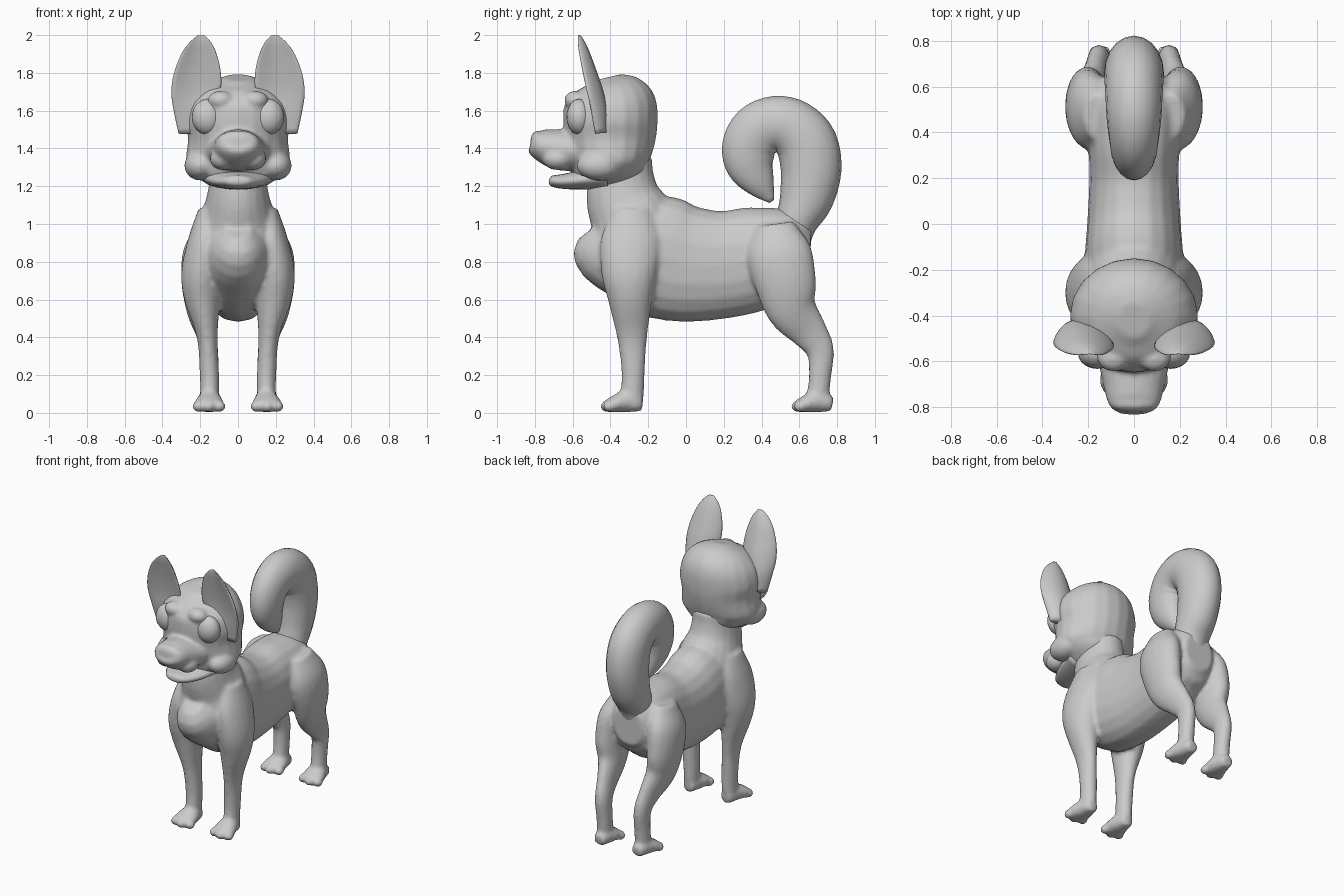
import bpy, bmesh
from math import sin, cos, pi, copysign
from mathutils import Vector, Matrix

cube = bpy.data.objects.get("Cube")
if cube:
    bpy.data.objects.remove(cube)

grey = bpy.data.materials.new("plain grey")
grey.use_nodes = True
COLOUR = (0.6, 0.6, 0.6, 1)
grey.diffuse_color = COLOUR
grey.node_tree.nodes["Principled BSDF"].inputs["Base Color"].default_value = COLOUR


def spline(stations, steps=4):
    """Catmull-Rom interpolation through stations (x, y, z, half width, half depth)."""
    p = [Vector(s) for s in stations]
    p = [p[0] * 2 - p[1]] + p + [p[-1] * 2 - p[-2]]
    out = []
    for a, b, c, d in zip(p, p[1:], p[2:], p[3:]):
        for k in range(steps):
            t = k / steps
            out.append((b * 2 + (c - a) * t + (a * 2 - b * 5 + c * 4 - d) * t**2
                        + (b * 3 - a - c * 3 + d) * t**3) / 2)
    return out + [p[-2]]


def loft(bm, stations, side=1, power=1.0, dish=0.0, n=20):
    """Skin of rounded sections along a path; dish cups the section."""
    pts = spline(stations)
    rings = []
    for i, s in enumerate(pts):
        d = pts[min(i + 1, len(pts) - 1)] - pts[max(i - 1, 0)]
        normal = Vector((0, d[2], -d[1])).normalized()
        ring = []
        for k in range(n):
            c, q = cos(2 * pi * k / n), sin(2 * pi * k / n)
            w = copysign(abs(c) ** power, c) * s[3]
            h = copysign(abs(q) ** power, q) * s[4] + dish * s[3] * (0.5 - c * c)
            co = Vector((s[0] + w, s[1], s[2])) + normal * h
            co.x *= side
            ring.append(bm.verts.new(co))
        rings.append(ring)
    for a, b in zip(rings, rings[1:]):
        for k in range(n):
            bm.faces.new((a[k], a[k - 1], b[k - 1], b[k]))
    bm.faces.new(rings[0])
    bm.faces.new(rings[-1])


def ball(bm, centre, radii, side=1):
    place = Matrix.Translation((centre[0] * side, *centre[1:]))
    bmesh.ops.create_uvsphere(bm, u_segments=20, v_segments=12, radius=1,
                              matrix=place @ Matrix.Diagonal((*radii, 1)))


def finish(bm, name, voxel=None, smooth=0):
    bmesh.ops.recalc_face_normals(bm, faces=bm.faces[:])
    mesh = bpy.data.meshes.new(name)
    bm.to_mesh(mesh)
    bm.free()
    mesh.materials.append(grey)
    mesh.polygons.foreach_set("use_smooth", [True] * len(mesh.polygons))
    ob = bpy.data.objects.new(name, mesh)
    bpy.context.collection.objects.link(ob)
    if voxel:
        fuse = ob.modifiers.new("fuse", 'REMESH')
        fuse.mode, fuse.voxel_size, fuse.use_smooth_shade = 'VOXEL', voxel, True
        soft = ob.modifiers.new("soften", 'SMOOTH')
        soft.factor, soft.iterations = 0.5, smooth
    return ob


# torso, neck and legs fused into one skin
body = bmesh.new()
loft(body, [(0, -.49, .98, .07, .1), (0, -.43, .91, .16, .22), (0, -.3, .87, .21, .28),
            (0, -.15, .83, .215, .325), (0, 0, .79, .205, .31), (0, .2, .785, .195, .285),
            (0, .38, .82, .2, .275), (0, .5, .85, .2, .24), (0, .6, .86, .17, .2),
            (0, .66, .86, .11, .13)], power=.9)
loft(body, [(0, -.27, .85, .23, .23), (0, -.28, 1, .215, .225), (0, -.33, 1.13, .17, .2),
            (0, -.345, 1.25, .15, .175), (0, -.35, 1.35, .15, .17)])
FRONT = [(.15, -.29, 1.08, .06, .1), (.175, -.29, .92, .09, .16), (.195, -.3, .75, .105, .15),
         (.19, -.295, .6, .095, .118), (.163, -.285, .4, .055, .08), (.152, -.28, .22, .052, .062),
         (.15, -.285, .1, .05, .062), (.15, -.29, .02, .05, .06)]
HIND = [(.16, .47, 1, .06, .1), (.19, .49, .86, .1, .17), (.205, .525, .7, .095, .165),
        (.195, .56, .55, .08, .135), (.17, .65, .43, .055, .1), (.155, .71, .33, .05, .075),
        (.15, .71, .2, .05, .06), (.15, .7, .1, .05, .06), (.15, .695, .02, .05, .06)]
for side in (1, -1):
    for leg, heel in ((FRONT, -.235), (HIND, .775)):
        loft(body, leg, side)
        loft(body, [(.15, heel, .045, .04, .04), (.15, heel - .08, .06, .065, .058),
                    (.155, heel - .15, .045, .08, .043), (.155, heel - .19, .035, .06, .03)], side)
        for x, reach in ((.095, .17), (.155, .185), (.212, .17)):
            ball(body, (x, heel - reach, .034), (.03, .035, .032), side)
finish(body, "body", .014, 5)

# curled tail
tail = bmesh.new()
loft(tail, [(0, .54, .85, .11, .1), (0, .58, 1, .12, .11), (0, .635, 1.13, .125, .142),
            (0, .662, 1.28, .13, .16), (0, .64, 1.42, .13, .163), (0, .565, 1.505, .125, .155),
            (0, .47, 1.53, .12, .147), (0, .38, 1.49, .11, .147), (0, .333, 1.4, .1, .143),
            (0, .345, 1.3, .085, .125), (0, .4, 1.2, .055, .075), (0, .455, 1.12, .01, .015)])
finish(tail, "tail")

# skull, cheeks, muzzle and nose
head = bmesh.new()
loft(head, [(0, -.38, 1.2, .12, .14), (0, -.39, 1.26, .22, .19), (0, -.4, 1.33, .275, .21),
            (0, -.4, 1.45, .265, .24), (0, -.4, 1.55, .28, .25), (0, -.4, 1.65, .255, .24),
            (0, -.41, 1.73, .18, .18), (0, -.42, 1.775, .07, .08)])
loft(head, [(0, -.5, 1.4, .2, .11), (0, -.62, 1.39, .155, .11), (0, -.7, 1.4, .135, .105),
            (0, -.78, 1.425, .115, .08), (0, -.81, 1.44, .085, .055)])
ball(head, (0, -.785, 1.435), (.11, .04, .06))
for side in (1, -1):
    ball(head, (.09, -.585, 1.655), (.07, .06, .05), side)   # brow
    ball(head, (.2, -.46, 1.31), (.085, .12, .08), side)     # cheek
    ball(head, (.08, -.68, 1.345), (.07, .08, .06), side)    # upper lip
finish(head, "head", .012, 5)

# lower jaw
jaw = bmesh.new()
loft(jaw, [(0, -.42, 1.25, .2, .07), (0, -.57, 1.232, .155, .05), (0, -.66, 1.225, .11, .038),
           (0, -.71, 1.228, .07, .028), (0, -.725, 1.23, .03, .012)])
finish(jaw, "lower_jaw")

# eyes and cupped ears
for side, label in ((1, "left"), (-1, "right")):
    eye = bmesh.new()
    ball(eye, (.16, -.565, 1.567), (.085, .068, .095), side)
    finish(eye, label + "_eye")
    ear = bmesh.new()
    loft(ear, [(.26, -.46, 1.48, .055, .03), (.25, -.475, 1.6, .09, .04),
               (.225, -.495, 1.7, .128, .034), (.215, -.52, 1.8, .125, .026),
               (.207, -.545, 1.9, .095, .02), (.2, -.56, 1.96, .06, .014),
               (.195, -.567, 2, .018, .005)], side, dish=.35)
    finish(ear, label + "_ear")
